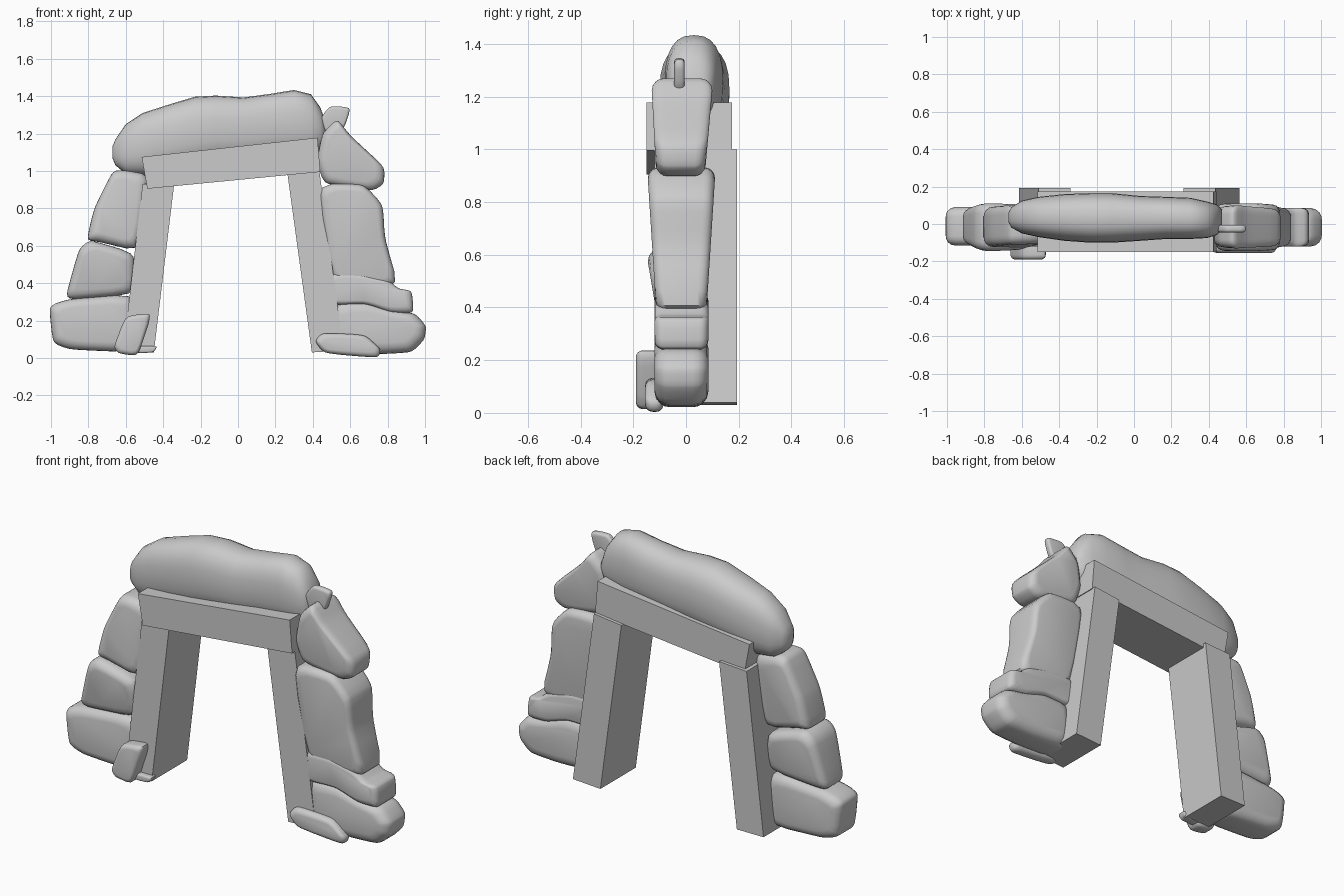
import bpy, bmesh, math

if "Cube" in bpy.data.objects:
    bpy.data.objects.remove(bpy.data.objects["Cube"])


def make_object(name, verts, faces, smooth):
    me = bpy.data.meshes.new(name)
    me.from_pydata(verts, [], faces)
    bm = bmesh.new()
    bm.from_mesh(me)
    bmesh.ops.recalc_face_normals(bm, faces=bm.faces)
    bm.to_mesh(me)
    bm.free()
    ob = bpy.data.objects.new(name, me)
    bpy.context.collection.objects.link(ob)
    if smooth:
        bpy.ops.object.select_all(action='DESELECT')
        ob.select_set(True)
        bpy.context.view_layer.objects.active = ob
        bpy.ops.object.shade_smooth_by_angle(angle=math.radians(45))
    return ob


def loft(name, rings, smooth=True):
    n = len(rings[0])
    verts = [v for r in rings for v in r]
    faces = [[k * n + i, k * n + (i + 1) % n, (k + 1) * n + (i + 1) % n, (k + 1) * n + i]
             for k in range(len(rings) - 1) for i in range(n)]
    faces += [list(range(n)), list(range(len(verts) - n, len(verts)))]
    return make_object(name, verts, faces, smooth)


def beam(name, outline, y0, y1):
    return loft(name, [[(x, y, z) for x, z in outline] for y in (y0, y1)], smooth=False)


def cut_corners(pts, t):
    out = []
    for (ax, az), (bx, bz) in zip(pts, pts[1:] + pts[:1]):
        out.append((ax + (bx - ax) * t, az + (bz - az) * t))
        out.append((bx + (ax - bx) * t, bz + (az - bz) * t))
    return out


def stone(name, outline, bottom, top, r):
    """Rounded slab: front outline, (front, back) depth at its bottom and top, edge radius."""
    pts = cut_corners(cut_corners(outline, 0.14), 0.25)
    xs, zs = [p[0] for p in pts], [p[1] for p in pts]
    cx, cz = (min(xs) + max(xs)) / 2, (min(zs) + max(zs)) / 2
    hx, hz = max(xs) - cx, max(zs) - cz
    steps = [math.radians(a) for a in (90, 65, 40, 20, 0)]
    profile = [(0, s) for s in steps] + [(1, s) for s in reversed(steps)]
    rings = []
    for side, a in profile:
        inset, back = r * (1 - math.cos(a)), r * (1 - math.sin(a))
        ring = []
        for x, z in pts:
            t = (z - cz + hz) / (2 * hz)
            y = bottom[side] + (top[side] - bottom[side]) * t
            ring.append((cx + (x - cx) * (1 - inset / hx),
                         y + (-back if side else back),
                         cz + (z - cz) * (1 - inset / hz)))
        rings.append(ring)
    return loft(name, rings)


# Square-cut frame
beam("left_post", [(-.51, .93), (-.34, .94), (-.45, .03), (-.615, .03)], -.12, .193)
beam("right_post", [(.265, .98), (.435, 1.0), (.565, .04), (.395, .03)], -.12, .193)
beam("lintel", [(-.515, 1.075), (.425, 1.178), (.44, .995), (-.485, .905)], -.15, .175)

# Large capstone: x, bottom, top, front, back
stations = [(-.672, 1.07, 1.13, .01, .06), (-.655, 1.03, 1.17, -.02, .09), (-.60, .985, 1.25, -.05, .125),
            (-.51, .975, 1.31, -.07, .145), (-.37, 1.0, 1.355, -.09, .16), (-.23, 1.02, 1.397, -.10, .165),
            (-.12, 1.04, 1.403, -.10, .165), (.03, 1.05, 1.393, -.09, .15), (.17, 1.07, 1.412, -.08, .145),
            (.30, 1.08, 1.433, -.08, .14), (.39, 1.09, 1.41, -.075, .12), (.44, 1.11, 1.34, -.06, .105),
            (.47, 1.17, 1.26, -.03, .08)]
rings = []
for x, z0, z1, y0, y1 in stations:
    ring = []
    for i in range(24):
        a = math.tau * i / 24
        c, s = math.cos(a), math.sin(a)
        ring.append((x, (y0 + y1) / 2 + (y1 - y0) / 2 * math.copysign(abs(c) ** .8, c),
                     (z0 + z1) / 2 + (z1 - z0) / 2 * math.copysign(abs(s) ** .8, s)))
    rings.append(ring)
loft("capstone", rings)

# Left stack
stone("left_stone_low", [(-1.01, .27), (-.97, .295), (-.9, .315), (-.55, .345), (-.55, .03),
                         (-.9, .045), (-.99, .08)], (-.115, .09), (-.115, .09), .05)
stone("left_stone_mid", [(-.92, .335), (-.85, .585), (-.79, .632), (-.55, .56), (-.55, .34),
                         (-.89, .312)], (-.11, .085), (-.145, .11), .05)
stone("left_stone_high", [(-.81, .63), (-.77, .80), (-.67, 1.0), (-.61, 1.005), (-.47, .98),
                          (-.53, .57), (-.74, .62)], (-.125, .09), (-.11, .10), .05)

# Right stack
stone("right_stone_low", [(.5, .30), (.68, .307), (.81, .265), (.95, .237), (1.007, .17),
                          (.998, .10), (.93, .03), (.75, .02), (.5, .03)], (-.12, .085), (-.12, .085), .06)
stone("right_stone_wedge", [(.48, .46), (.65, .46), (.8, .42), (.86, .37), (.93, .36),
                            (.94, .24), (.82, .24), (.68, .29), (.48, .28)], (-.12, .085), (-.12, .085), .035)
stone("right_stone_tall", [(.42, .93), (.67, .932), (.775, .82), (.785, .64), (.86, .38),
                           (.5, .38)], (-.115, .08), (-.145, .11), .04)
stone("right_stone_high", [(.45, 1.2), (.53, 1.28), (.60, 1.19), (.785, 1.02), (.78, .93),
                           (.72, .893), (.46, .93), (.42, 1.05)], (-.115, .075), (-.13, .10), .045)

# Small loose rocks
stone("top_chip", [(.44, 1.28), (.49, 1.348), (.605, 1.34), (.565, 1.22), (.47, 1.2)],
      (-.045, -.005), (-.045, -.005), .015)
stone("left_foot_rock", [(-.60, .225), (-.47, .24), (-.475, .19), (-.535, .01), (-.64, .025),
                         (-.665, .06)], (-.19, -.10), (-.19, -.10), .025)
stone("left_foot_chip", [(-.54, .065), (-.43, .065), (-.45, .03), (-.54, .025)],
      (-.15, -.10), (-.15, -.10), .01)
stone("right_foot_rock", [(.41, .09), (.45, .135), (.68, .125), (.765, .045), (.75, .0),
                          (.46, .025)], (-.155, -.085), (-.155, -.085), .028)
